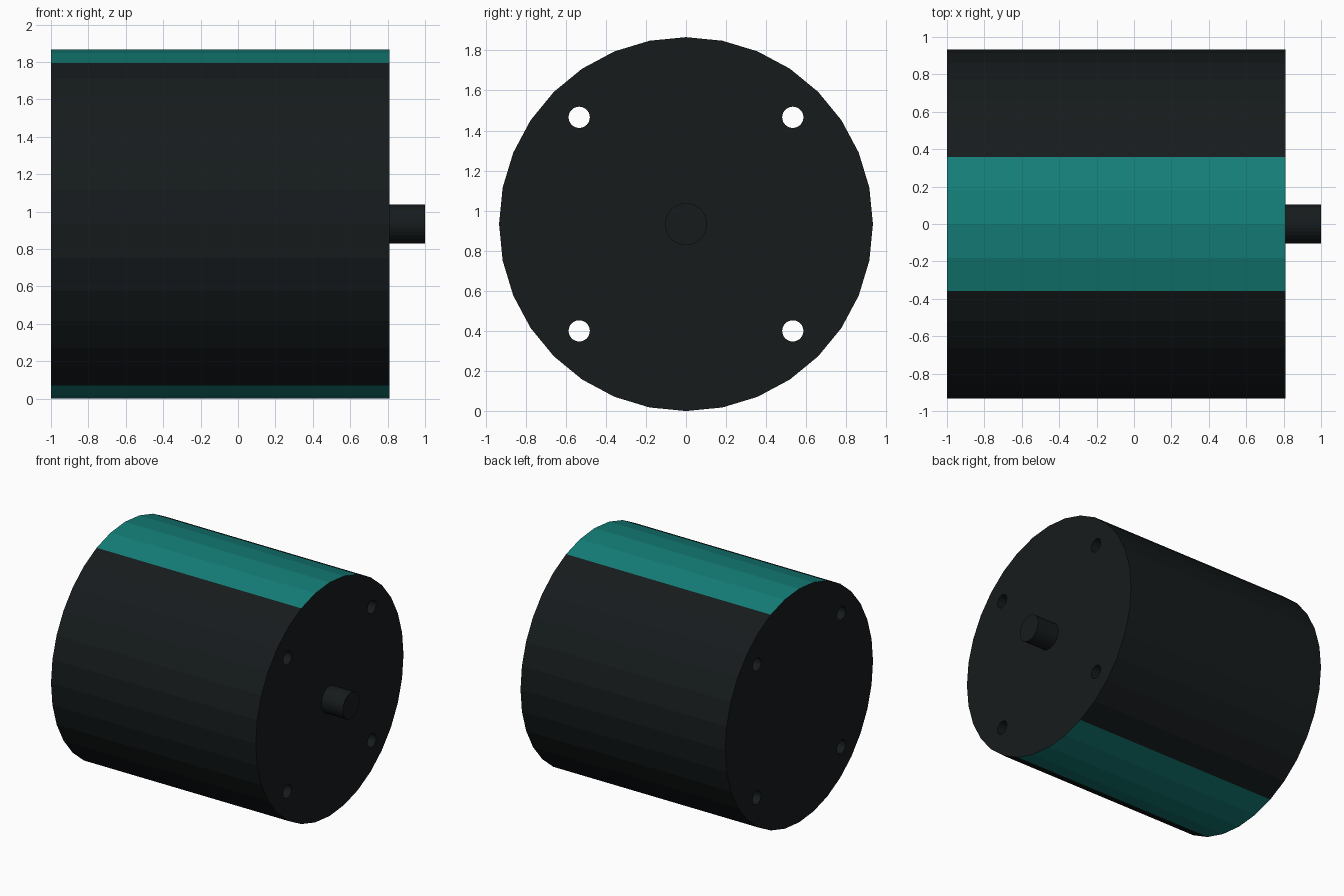
import bpy
from math import pi

if "Cube" in bpy.data.objects:
    bpy.data.objects.remove(bpy.data.objects["Cube"])

R = 0.933            # housing radius, also the height of its axis
X0, X1 = -1.0, 0.81  # housing ends


def material(name, colour):
    m = bpy.data.materials.new(name)
    m.diffuse_color = (*colour, 1)
    m.use_nodes = True
    m.node_tree.nodes["Principled BSDF"].inputs["Base Color"].default_value = m.diffuse_color
    return m


dark = material("dark_metal", (0.008, 0.011, 0.012))
teal = material("teal_band", (0.007, 0.21, 0.19))


def x_cylinder(name, radius, x0, x1, y=0.0, z=R, sides=32):
    bpy.ops.mesh.primitive_cylinder_add(
        vertices=sides, radius=radius, depth=x1 - x0,
        location=((x0 + x1) / 2, y, z), rotation=(0, pi / 2, 0))
    ob = bpy.context.object
    ob.name = name
    bpy.ops.object.transform_apply(location=True, rotation=True, scale=True)
    ob.data.materials.append(dark)
    return ob


# Housing with a teal band of four facets along the top and the bottom
housing = x_cylinder("motor_housing", R, X0, X1)
housing.data.materials.append(teal)
for face in housing.data.polygons:
    if abs(face.normal.x) < 0.5 and abs(face.center.y) < 0.32:
        face.material_index = 1

# Four mounting holes running the full length
for sy in (-1, 1):
    for sz in (-1, 1):
        cutter = x_cylinder("hole_cutter", 0.053, X0 - 0.1, X1 + 0.1,
                            sy * 0.533, R + sz * 0.533)
        bpy.context.view_layer.objects.active = housing
        mod = housing.modifiers.new("mounting_hole", 'BOOLEAN')
        mod.operation = 'DIFFERENCE'
        mod.solver = 'EXACT'
        mod.object = cutter
        bpy.ops.object.modifier_apply(modifier=mod.name)
        bpy.data.objects.remove(cutter)

# Output shaft
x_cylinder("output_shaft", 0.105, X1, 1.0)
